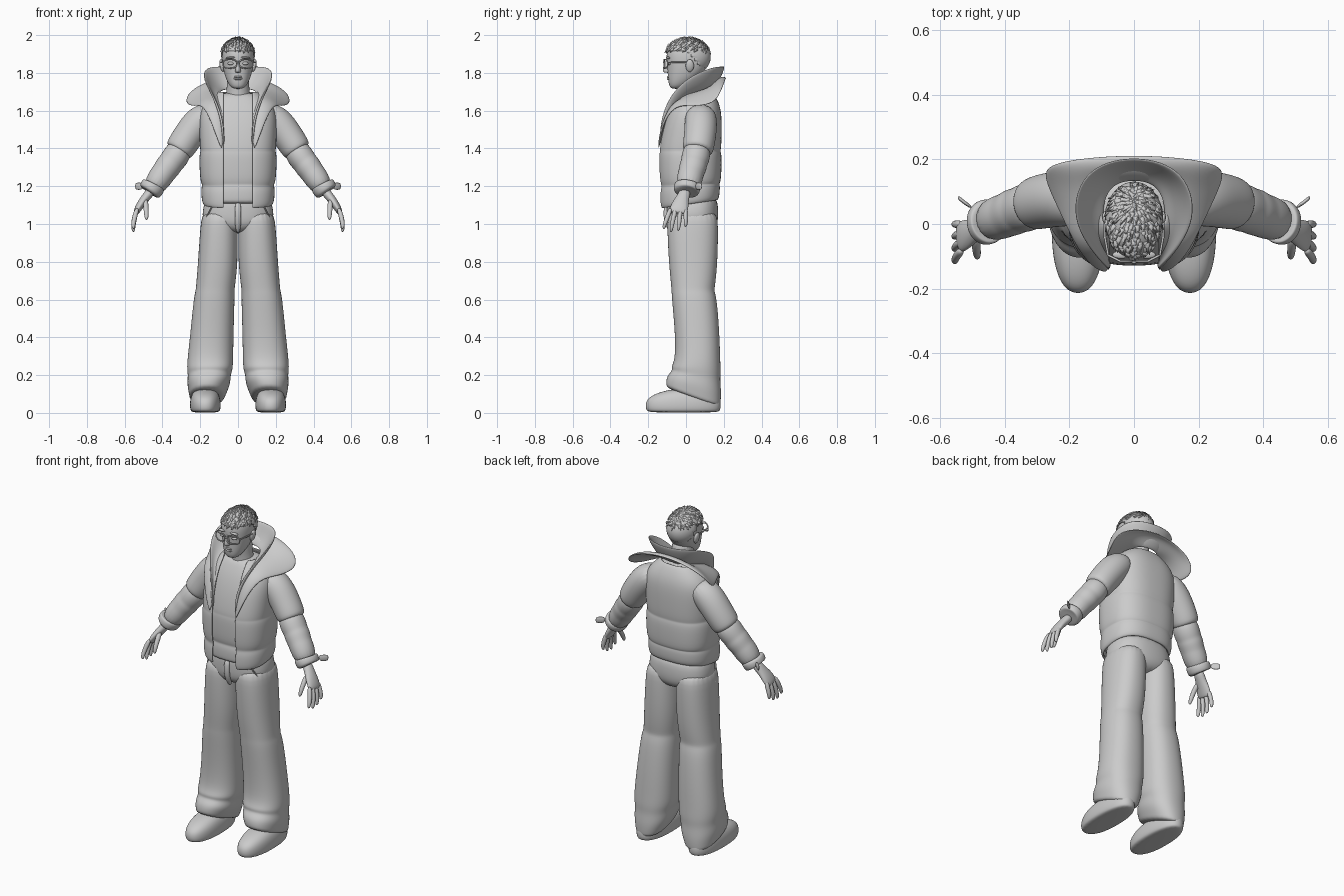
import bpy, bmesh, math, random
from mathutils import Vector, Matrix

cube = bpy.data.objects.get("Cube")
if cube:
    bpy.data.objects.remove(cube, do_unlink=True)

clay = bpy.data.materials.new("clay grey")
clay.use_nodes = True
GREY = (0.6, 0.6, 0.6, 1)
clay.diffuse_color = GREY
clay.node_tree.nodes["Principled BSDF"].inputs["Base Color"].default_value = GREY
SIDES = (("left", 1), ("right", -1))


def finish(name, bm, subdiv=0, thick=0):
    """Turn a bmesh into a smooth object."""
    bmesh.ops.recalc_face_normals(bm, faces=bm.faces)
    for f in bm.faces:
        f.smooth = True
    mesh = bpy.data.meshes.new(name)
    bm.to_mesh(mesh)
    bm.free()
    mesh.materials.append(clay)
    ob = bpy.data.objects.new(name, mesh)
    bpy.context.collection.objects.link(ob)
    if thick:
        mod = ob.modifiers.new("thickness", "SOLIDIFY")
        mod.thickness, mod.offset = thick, 0
    if subdiv:
        mod = ob.modifiers.new("smooth", "SUBSURF")
        mod.levels = mod.render_levels = subdiv
    return ob


def skin(name, rows, closed=True, caps=True, subdiv=2, thick=0):
    """Bridge rows of points into a surface."""
    bm = bmesh.new()
    vs = [[bm.verts.new(p) for p in row] for row in rows]
    n = len(vs[0])
    for r0, r1 in zip(vs, vs[1:]):
        for i in range(n if closed else n - 1):
            j = (i + 1) % n
            bm.faces.new((r0[i], r0[j], r1[j], r1[i]))
    if closed and caps:
        bm.faces.new(vs[0])
        bm.faces.new(vs[-1])
    return finish(name, bm, subdiv, thick)


def stack(name, stations, s=1, power=2, n=24, gap=0, **kw):
    """Level rings: (x, y, z, half width, half depth, tilt); gap opens the front."""
    rows = []
    for x, y, z, a, b, *tilt in stations:
        start = math.asin((gap / a) ** (power / 2)) if gap else 0
        row = []
        for i in range(n):
            t = start + (2 * math.pi - 2 * start) * i / (n - 1 if gap else n)
            sx, cy = math.sin(t), -math.cos(t)
            dx = a * math.copysign(abs(sx) ** (2 / power), sx)
            dy = b * math.copysign(abs(cy) ** (2 / power), cy)
            row.append((s * x + dx, y + dy, z + (tilt[0] * dy if tilt else 0)))
        rows.append(row)
    return skin(name, rows, closed=not gap, **kw)


def limb(name, stations, s=1, n=16, **kw):
    """Rings square to a path: (x, y, z, half width, half depth along y)."""
    pts = [Vector((s * p[0], p[1], p[2])) for p in stations]
    rows = []
    for k, (p, st) in enumerate(zip(pts, stations)):
        t = (pts[min(k + 1, len(pts) - 1)] - pts[max(k - 1, 0)]).normalized()
        v = (Vector((0, 1, 0)) - t * t.y).normalized()
        u = v.cross(t)
        angles = [2 * math.pi * i / n for i in range(n)]
        rows.append([p + u * st[3] * math.cos(q) + v * st[4] * math.sin(q) for q in angles])
    return skin(name, rows, **kw)


def blob(name, loc, size, tilt=0):
    bm = bmesh.new()
    m = Matrix.Translation(loc) @ Matrix.Rotation(tilt, 4, "Y") @ Matrix.Diagonal((*size, 1))
    bmesh.ops.create_uvsphere(bm, u_segments=20, v_segments=12, radius=1, matrix=m)
    return finish(name, bm)


def cord(name, points, radius, cyclic=False):
    curve = bpy.data.curves.new(name, "CURVE")
    curve.dimensions, curve.bevel_depth, curve.bevel_resolution = "3D", radius, 1
    sp = curve.splines.new("POLY")
    sp.points.add(len(points) - 1)
    for q, p in zip(sp.points, points):
        q.co = (*p, 1)
    sp.use_cyclic_u = cyclic
    curve.materials.append(clay)
    ob = bpy.data.objects.new(name, curve)
    bpy.context.collection.objects.link(ob)


# Jacket body, open at the front, over a closed shirt
torso = [(0, .015, 1.105, .175, .145, .15), (0, .017, 1.12, .187, .155, .15),
         (0, .018, 1.19, .19, .157, .1), (0, .02, 1.21, .182, .149, .05),
         (0, .02, 1.225, .196, .161), (0, .02, 1.365, .201, .165),
         (0, .018, 1.385, .192, .157), (0, .02, 1.4, .196, .161),
         (0, .03, 1.5, .2, .154), (0, .045, 1.6, .2, .137),
         (0, .05, 1.66, .15, .11), (0, .05, 1.7, .1, .085)]
stack("jacket_body", torso, power=2.6, n=36, gap=.075, thick=.012)
shirt = [(x, y, z, a - .014, b - .014) for x, y, z, a, b, *_ in torso]
stack("shirt", shirt, power=2.6, n=32)

# Collars: half rims from the front edge round to the back centre, mirrored
base = [(.075, -.125, 1.42), (.078, -.118, 1.52), (.085, -.075, 1.62), (.095, -.01, 1.675),
        (.095, .06, 1.7), (.075, .11, 1.71), (.04, .13, 1.715), (0, .135, 1.715)]
inner = [(.078, -.14, 1.46), (.085, -.13, 1.57), (.13, -.085, 1.68), (.18, -.005, 1.765),
         (.185, .08, 1.81), (.15, .155, 1.835), (.08, .195, 1.835), (0, .205, 1.835)]
outer = [(.085, -.15, 1.38), (.135, -.13, 1.52), (.185, -.06, 1.635), (.235, .05, 1.62),
         (.285, .15, 1.635), (.265, .185, 1.7), (.16, .205, 1.755), (0, .215, 1.78)]


def collar(name, rim, bulge):
    rows = []
    for f in (0, .35, .7, 1):
        half = []
        for p, q in zip(base, rim):
            v = Vector(p).lerp(Vector(q), f)
            v.z += bulge * math.sin(f * math.pi)
            half.append(v)
        rows.append(half + [Vector((-v.x, v.y, v.z)) for v in reversed(half[:-1])])
    skin(name, rows, closed=False, thick=.012)


collar("inner_collar", inner, -.02)
collar("outer_collar", outer, .025)

# Trousers
stack("trouser_hips", [(0, .03, 1.17, .165, .13), (0, .035, 1.08, .188, .138), (0, .035, 1.02, .192, .136),
                       (0, .035, .985, .15, .125), (0, .035, .95, .05, .09)], power=2.4)
limb("trouser_fly", [(0, -.1, 1.12, .016, .012), (0, -.112, 1.05, .018, .012), (0, -.095, .99, .016, .015),
                     (0, -.07, .95, .008, .01)], subdiv=1)
leg = [(.095, .035, 1.08, .09, .128), (.1, .035, 1.0, .1, .137), (.106, .038, .8, .106, .13),
       (.118, .038, .68, .104, .118), (.122, .036, .645, .103, .113), (.126, .044, .61, .109, .12),
       (.138, .06, .42, .115, .118), (.147, .062, .28, .122, .12), (.149, .052, .23, .122, .133, -.1),
       (.152, .055, .2, .113, .126, -.2), (.155, .043, .155, .116, .145, -.3),
       (.163, .038, .1, .096, .146, -.36), (.166, .04, .075, .09, .14, -.36)]
shoe = [(.173, -.013, .001, .066, .18), (.173, -.015, .012, .08, .198), (.173, -.015, .045, .083, .202),
        (.173, -.012, .08, .079, .192), (.173, .01, .11, .066, .155), (.173, .04, .13, .04, .09)]
# Sleeves
upper = [(.13, .075, 1.6, .06, .075), (.2, .08, 1.55, .088, .088), (.262, .075, 1.47, .082, .086),
         (.31, .063, 1.395, .08, .084), (.32, .06, 1.38, .066, .07)]
lower = [(.29, .066, 1.42, .066, .07), (.335, .05, 1.35, .073, .077), (.355, .043, 1.325, .067, .07),
         (.37, .038, 1.305, .071, .074), (.395, .027, 1.27, .064, .068), (.41, .022, 1.25, .067, .07),
         (.46, .005, 1.175, .055, .062)]
cuff = [(.445, .01, 1.21, .056, .06), (.447, .01, 1.205, .067, .072), (.468, 0, 1.172, .064, .07),
        (.471, 0, 1.168, .05, .056)]
palm = [(.455, 0, 1.18, .026, .032), (.485, -.015, 1.145, .024, .032), (.515, -.03, 1.105, .022, .046),
        (.535, -.04, 1.07, .018, .05), (.54, -.042, 1.055, .012, .042)]
thumb = [(.49, -.04, 1.13, .016, .016), (.487, -.075, 1.085, .014, .014), (.485, -.095, 1.05, .013, .013),
         (.484, -.105, 1.02, .008, .008)]
for side, s in SIDES:
    stack(side + "_trouser_leg", leg, s, power=2.3)
    stack(side + "_shoe", shoe, s, power=2.3)
    limb(side + "_upper_sleeve", upper, s, n=20)
    limb(side + "_lower_sleeve", lower, s, n=20)
    limb(side + "_cuff", cuff, s, n=20)
    limb(side + "_cuff_tab", [(.5, .05, 1.2, .02, .006), (.53, .07, 1.2, .022, .006),
                              (.545, .085, 1.2, .018, .006)], s, n=8, subdiv=1)
    limb(side + "_palm", palm, s)
    limb(side + "_thumb", thumb, s, n=10)
    for i, length in enumerate((.085, .1, .095, .075)):
        y = -.08 + .026 * i
        spread = (i - 2) * .012
        limb(f"{side}_finger_{i + 1}", [(.532, y, 1.085, .013, .013), (.547, y + spread / 2 - .005, 1.04, .014, .013),
             (.555, y + spread - .01, 1.065 - length * .8, .012, .011),
             (.553, y + spread - .014, 1.065 - length * 1.08, .007, .007)], s, n=10)
    # Diagonal pocket seam
    cord(side + "_pocket_seam", [(s * .135, -.08, 1.1), (s * .165, -.052, 1.04), (s * .192, -.0, .99)], .004)

# Neck and head
stack("neck", [(0, .045, 1.6, .08, .075), (0, .04, 1.68, .064, .065), (0, .03, 1.74, .058, .064),
               (0, .03, 1.82, .06, .07)])
stack("head", [(0, -.05, 1.715, .022, .025), (0, -.047, 1.728, .043, .042), (0, -.02, 1.765, .063, .076),
               (0, .002, 1.81, .077, .1), (0, .01, 1.86, .085, .113), (0, .01, 1.91, .086, .115),
               (0, .01, 1.95, .07, .095), (0, .01, 1.972, .03, .04)], power=2.2)
stack("nose", [(0, -.1, 1.865, .01, .012), (0, -.1, 1.835, .011, .02), (0, -.1, 1.81, .017, .027),
               (0, -.096, 1.8, .013, .018)], n=12)
for name, z in (("upper_lip", 1.779), ("lower_lip", 1.768)):
    blob(name, (0, -.088, z), (.024, .012, .007))
for side, s in SIDES:
    blob(side + "_ear", (s * .085, .02, 1.838), (.012, .022, .034), s * .2)
    blob(side + "_eye", (s * .038, -.09, 1.85), (.017, .012, .009))
    blob(side + "_brow", (s * .04, -.095, 1.88), (.027, .012, .006), s * .1)
    # Glasses
    rim = []
    for i in range(24):
        c, d = math.cos(i * math.pi / 12), math.sin(i * math.pi / 12)
        dx = .036 * math.copysign(abs(c) ** .7, c)
        rim.append((s * (.043 + dx), -.115 + max(0, dx) * .5, 1.848 + .023 * math.copysign(abs(d) ** .7, d)))
    cord(side + "_glasses_rim", rim, .004, cyclic=True)
    cord(side + "_glasses_arm", [(s * .08, -.097, 1.855), (s * .09, -.04, 1.857), (s * .091, .03, 1.855)], .004)
cord("glasses_bridge", [(-.01, -.116, 1.853), (0, -.119, 1.856), (.01, -.116, 1.853)], .004)

# Cropped hair cap with a slanted hairline, plus swept tufts
HEAD, SIZE = Vector((0, .009, 1.885)), Vector((.089, .119, .1))
bm = bmesh.new()
bmesh.ops.create_uvsphere(bm, u_segments=40, v_segments=30, radius=1,
                          matrix=Matrix.Translation(HEAD) @ Matrix.Diagonal((*SIZE, 1)))
bald = [v for v in bm.verts if v.co.z < (1.912 if v.co.y < 0 else max(1.82, 1.912 - v.co.y * 1.2))]
bmesh.ops.delete(bm, geom=bald, context="VERTS")
finish("hair_cap", bm, thick=.006)

random.seed(4)
bm = bmesh.new()
for i in range(170):
    h = 1 - .72 * (i + .5) / 170
    turn = i * 2.39996 + random.uniform(-.2, .2)
    r = math.sqrt(1 - h * h)
    n = Vector((r * math.cos(turn), r * math.sin(turn), h))
    p = HEAD + Vector((n.x * SIZE.x, n.y * SIZE.y, n.z * SIZE.z))
    flow = Vector((n.x, n.y - .7, -.3))
    flow = (flow - n * flow.dot(n)).normalized() + n * random.uniform(.1, .4)
    m = Matrix.Translation(p) @ flow.to_track_quat("Z", "Y").to_matrix().to_4x4()
    bmesh.ops.create_cone(bm, cap_ends=True, segments=5, radius1=.011, radius2=.001,
                          depth=random.uniform(.025, .042), matrix=m)
finish("hair_tufts", bm)
